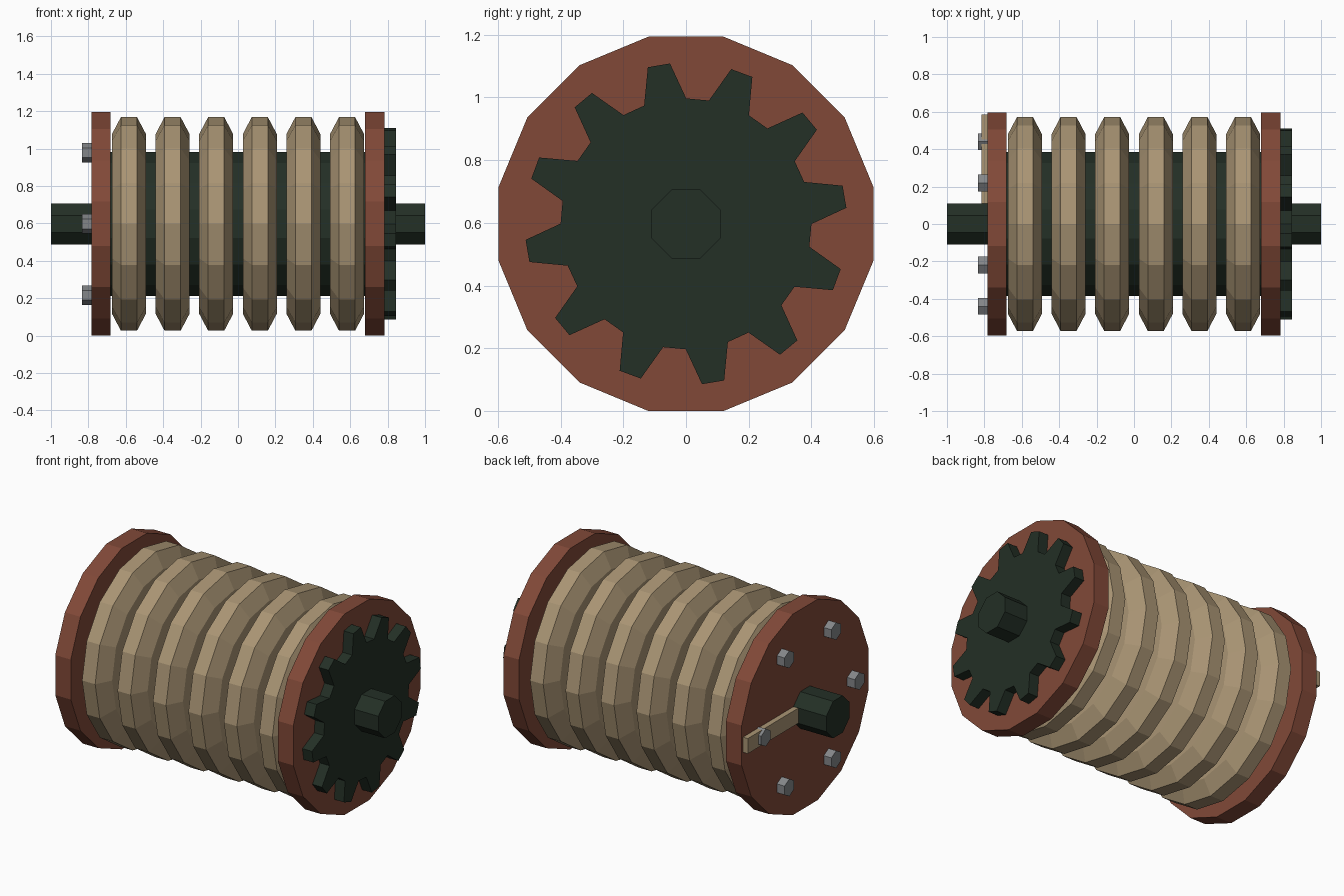
import bpy, bmesh
from math import cos, sin, pi, radians

AXIS_Z = 0.597

old = bpy.data.objects.get("Cube")
if old:
    bpy.data.objects.remove(old, do_unlink=True)


def material(name, rgb):
    m = bpy.data.materials.new(name)
    m.use_nodes = True
    col = (*rgb, 1.0)
    m.diffuse_color = col
    bsdf = m.node_tree.nodes["Principled BSDF"]
    bsdf.inputs["Base Color"].default_value = col
    bsdf.inputs["Roughness"].default_value = 0.8
    return m


rust = material("rust_red", (0.22, 0.066, 0.039))
tan = material("rope_tan", (0.40, 0.30, 0.175))
green = material("dark_green", (0.017, 0.029, 0.019))
grey = material("bolt_grey", (0.23, 0.24, 0.25))


def loft(name, sections, mat):
    """Skin a row of (x, outline) sections along the x axis and cap both ends."""
    bm = bmesh.new()
    rings = [[bm.verts.new((x, y, z)) for y, z in pts] for x, pts in sections]
    n = len(rings[0])
    for a, b in zip(rings, rings[1:]):
        for i in range(n):
            j = (i + 1) % n
            bm.faces.new((a[i], a[j], b[j], b[i]))
    bm.faces.new(rings[0])
    bm.faces.new(rings[-1])
    bmesh.ops.recalc_face_normals(bm, faces=bm.faces)
    me = bpy.data.meshes.new(name)
    bm.to_mesh(me)
    bm.free()
    me.materials.append(mat)
    ob = bpy.data.objects.new(name, me)
    bpy.context.collection.objects.link(ob)
    return ob


def polygon(r, n, turn=0.0, y=0.0, z=0.0):
    """Regular outline with a corner at the top, turned by a part of one step."""
    angles = [2 * pi * (i + turn) / n for i in range(n)]
    return [(y + r * sin(a), AXIS_Z + z + r * cos(a)) for a in angles]


def prism(name, x0, x1, outline, mat):
    return loft(name, [(x0, outline), (x1, outline)], mat)


# Axle and drum core
prism("axle", -1.0, 1.0, polygon(0.119, 8, 0.5), green)
prism("drum_core", -0.70, 0.70, polygon(0.392, 16, 0.5), green)

# End flanges
for side, x0, x1 in (("right", -0.784, -0.682), ("left", 0.68, 0.782)):
    prism(side + "_flange", x0, x1, polygon(0.609, 16, 0.5), rust)

# Bevelled rope coils
for i in range(6):
    cx = -0.583 + i * 0.2332
    profile = ((-0.091, 0.30), (-0.091, 0.48), (-0.043, 0.571),
               (0.043, 0.571), (0.091, 0.48), (0.091, 0.30))
    loft(f"rope_coil_{i + 1}", [(cx + dx, polygon(r, 16)) for dx, r in profile], tan)

# Toothed gear
teeth = []
for t in range(12):
    for deg, r in ((-9.8, 0.40), (-4, 0.514), (4, 0.514), (9.8, 0.40)):
        a = radians(99.7 + 30 * t + deg)
        teeth.append((r * cos(a), AXIS_Z + r * sin(a)))
prism("gear", 0.775, 0.845, teeth, green)

# Ring of hexagonal bolts
for i in range(6):
    a = i * pi / 3
    outline = polygon(0.052, 6, 0, 0.44 * cos(a), 0.44 * sin(a))
    prism(f"bolt_{i + 1}", -0.834, -0.78, outline, grey)

# Rope end strap held by one bolt
half = 0.045
strap = [(y, AXIS_Z + z) for y, z in ((0.10, -half), (0.585, -half), (0.585, half), (0.10, half))]
prism("rope_end_strap", -0.816, -0.78, strap, tan)
